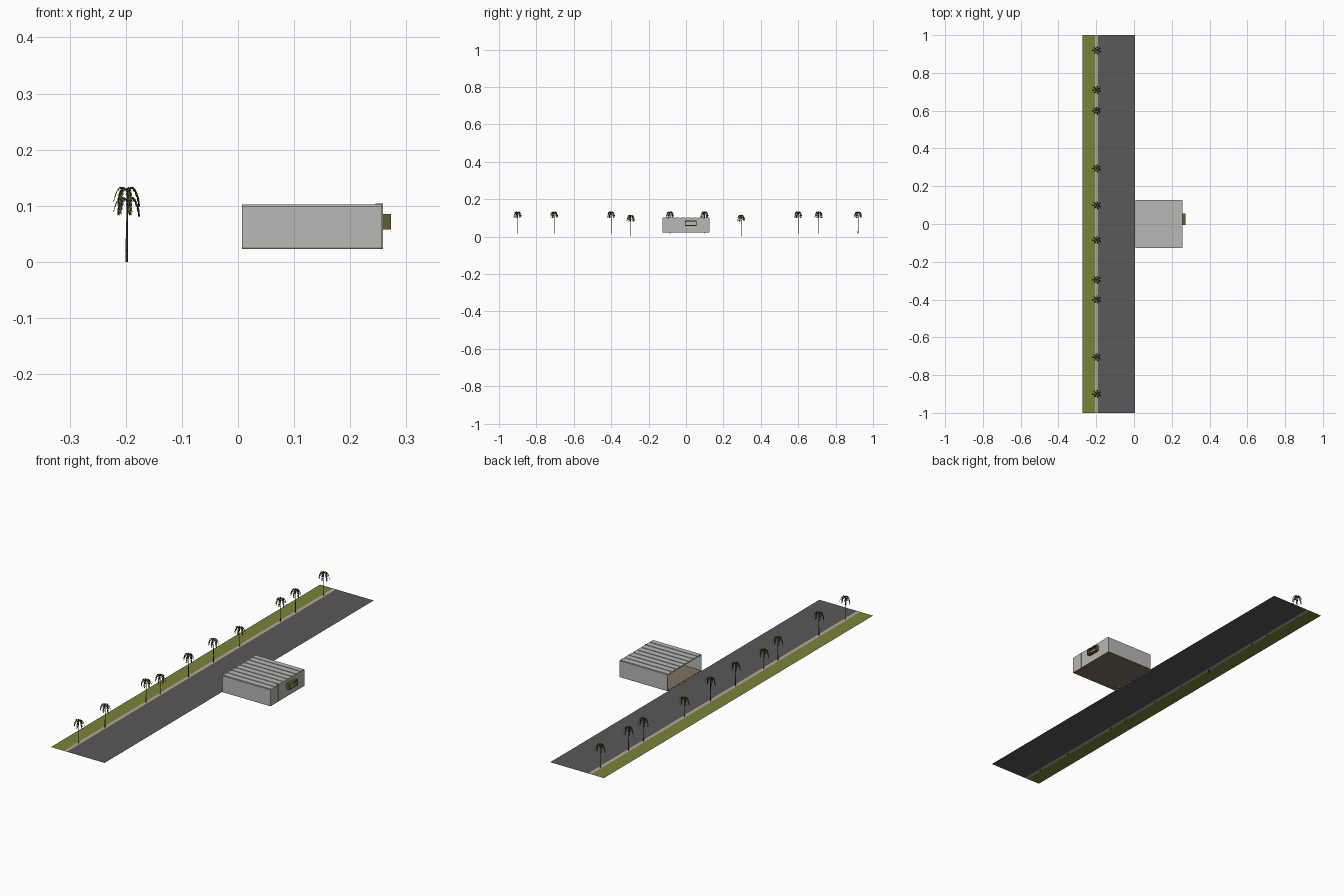
import bpy, bmesh, math
from mathutils import Vector

if "Cube" in bpy.data.objects:
    bpy.data.objects.remove(bpy.data.objects["Cube"])


def mat(name, r, g, b):
    m = bpy.data.materials.new(name)
    m.diffuse_color = (r, g, b, 1)
    m.use_nodes = True
    m.node_tree.nodes["Principled BSDF"].inputs["Base Color"].default_value = m.diffuse_color
    return m


ASPHALT = mat("asphalt", .10, .10, .10)
GRASS = mat("grass green", .19, .23, .042)
KERB = mat("kerb grey", .42, .42, .40)
SAND = mat("sandy paving", .50, .36, .22)
WALL = mat("concrete grey", .48, .48, .465)
FLOOR = mat("floor brown", .21, .17, .115)
FRAME = mat("frame olive brown", .13, .10, .03)
LEAF = mat("palm leaf dark", .055, .058, .014)
DRY = mat("palm leaf brown", .12, .085, .022)
TRUNK = mat("trunk brown", .085, .06, .038)


def finish(name, bm, mats):
    me = bpy.data.meshes.new(name)
    bm.to_mesh(me)
    bm.free()
    for m in mats:
        me.materials.append(m)
    ob = bpy.data.objects.new(name, me)
    bpy.context.collection.objects.link(ob)
    return ob


def add_box(bm, x0, x1, y0, y1, z0, z1):
    vs = bmesh.ops.create_cube(bm, size=1)["verts"]
    for v in vs:
        v.co = ((x0 + x1) / 2 + v.co.x * (x1 - x0),
                (y0 + y1) / 2 + v.co.y * (y1 - y0),
                (z0 + z1) / 2 + v.co.z * (z1 - z0))


def boxes(name, material, *dims):
    bm = bmesh.new()
    for d in dims:
        add_box(bm, *d)
    return finish(name, bm, [material])


def strip(name, material, x0, x1, z):
    bm = bmesh.new()
    bm.faces.new([bm.verts.new(p) for p in
                  ((x0, -1, z), (x1, -1, z), (x1, 1, z), (x0, 1, z))])
    return finish(name, bm, [material])


# Flat ground strips running the whole length
G = .0235
strip("road", ASPHALT, -.19, .006, G)
strip("sandy_path", SAND, -.196, -.19, G)
strip("kerb", KERB, -.206, -.196, G)
strip("grass_verge", GRASS, -.273, -.206, G)

# Building shell, open towards the road
X0, X1, Y, Z0, Z1, T = .007, .257, .126, .0232, .102, .002
boxes("building_floor", FLOOR, (X0, X1, -Y, Y, Z0, Z0 + T))
boxes("building_walls", WALL,
      (X0, X1, -Y, -Y + T, Z0 + .0005, Z1 - .002),
      (X0, X1, Y - T, Y, Z0 + .0005, Z1 - .002),
      (X1 - T, X1, -Y + T, Y - T, Z0 + .0005, Z1 - .002))

# Roof with shallow ribs across it
N = 8
pitch = 2 * Y / N
boxes("roof", WALL, (X0, X1, -Y, Y, Z1 - .004, Z1 - .002))
boxes("roof_ribs", WALL, *[(X0, X1, -Y + pitch * (i + .12), -Y + pitch * (i + .88),
                            Z1 - .002, Z1 + .0005) for i in range(N)])

# Projecting hollow window frame and a thin pipe on the rear wall
A, B, C, D, W, P = -.006, .056, .058, .085, .003, .273
boxes("window_frame", FRAME,
      (X1, P, A, B, C, C + W), (X1, P, A, B, D - W, D),
      (X1, P, A, A + W, C + W, D - W), (X1, P, B - W, B, C + W, D - W))
boxes("drain_pipe", KERB, (X1, X1 + .0015, -.068, -.066, Z0, Z1 + .002),
      (X1 - .012, X1 + .0015, -.068, -.066, Z1, Z1 + .002))


# One palm: tapered, slightly bent trunk and drooping feathered fronds
def palm_mesh():
    bm = bmesh.new()
    rings = []
    for z, r, dx in ((0, .0022, -.0005), (.04, .0016, .0), (.08, .0012, .0008), (.11, .001, 0)):
        rings.append([bm.verts.new((dx + r * math.cos(a), r * math.sin(a), z))
                      for a in [k * math.tau / 6 for k in range(6)]])
    for lo, hi in zip(rings, rings[1:]):
        for k in range(6):
            bm.faces.new((lo[k], lo[(k + 1) % 6], hi[(k + 1) % 6], hi[k])).material_index = 0
    spine = [(0, .109), (.006, .115), (.012, .116), (.017, .111), (.021, .102), (.0235, .092), (.024, .083)]
    width = [.0005, .0022, .0036, .0042, .0038, .0026, .0004]
    for f in range(7):
        a = f * math.tau / 7 + .5
        out = Vector((math.cos(a), math.sin(a), 0))
        side = Vector((-math.sin(a), math.cos(a), 0))
        s = (1, .86, .94)[f % 3]
        pts = [out * r * s + Vector((0, 0, .109 + (z - .109) * s)) for r, z in spine]
        for i in range(len(pts) - 1):
            for sg in (1, -1):
                # each leaflet hangs from the spine and narrows to leave gaps
                p, q = pts[i], pts[i + 1]
                w = max(width[i], width[i + 1])
                down = Vector((0, 0, -w * 1.1))
                tip = q + side * sg * w + down
                near = p.lerp(q, .4) + side * sg * w + down * .8
                face = bm.faces.new([bm.verts.new(v) for v in (p, near, tip, q)])
                face.material_index = 2 if (i + f) % 3 == 0 else 1
    ob = finish("palm_tree_1", bm, [TRUNK, LEAF, DRY])
    return ob


# Row of palms along the kerb, two of them set lower
spots = [(.92, .018), (.71, .018), (.60, .018), (.295, 0), (.10, .018),
         (-.085, .018), (-.295, 0), (-.40, .018), (-.705, .018), (-.90, .018)]
first = palm_mesh()
for i, (y, z) in enumerate(spots):
    ob = first if i == 0 else bpy.data.objects.new(f"palm_tree_{i + 1}", first.data)
    if i:
        bpy.context.collection.objects.link(ob)
    ob.location = (-.198, y, z)
